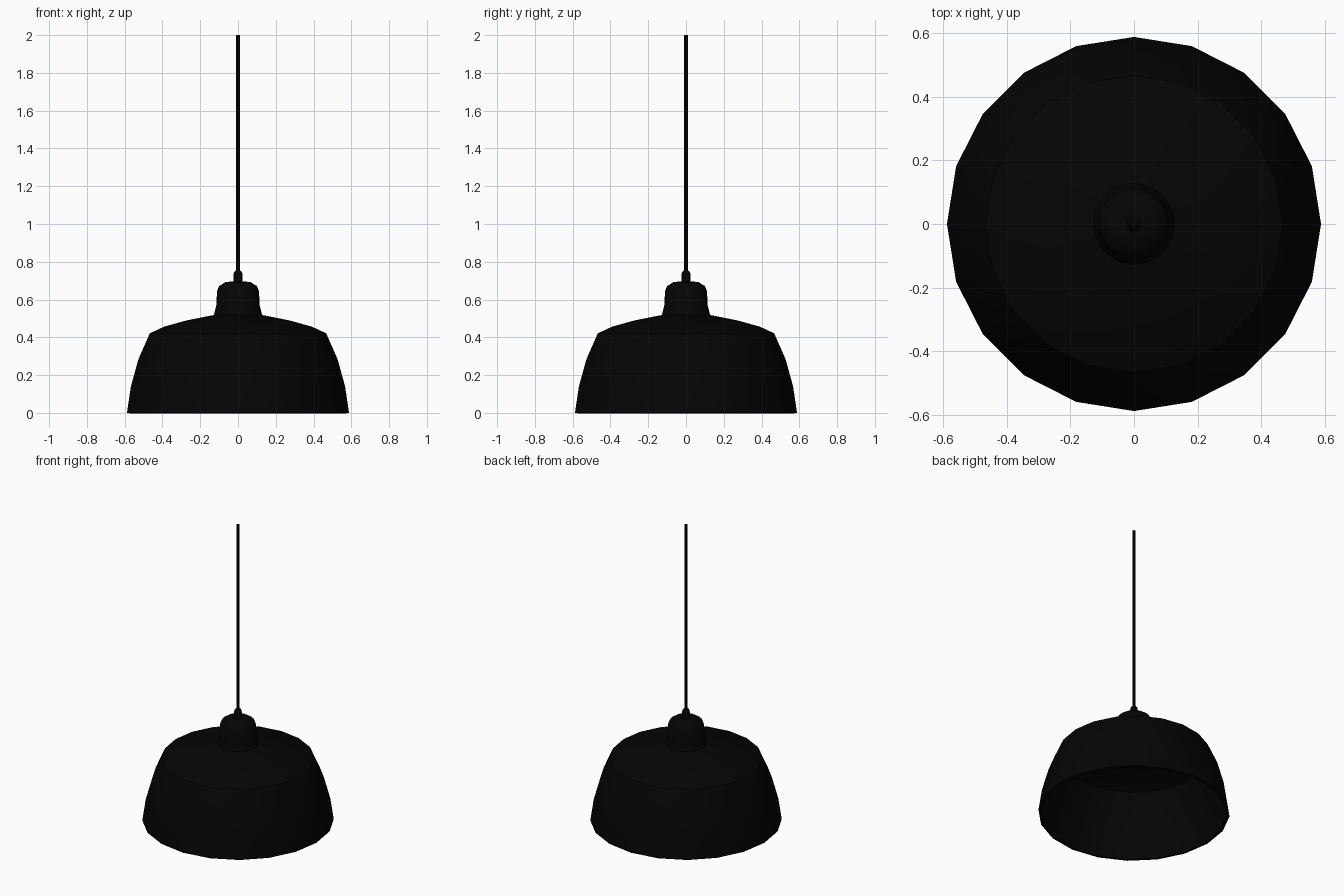
import bpy
import bmesh
from math import cos, sin, tau, radians

cube = bpy.data.objects.get("Cube")
if cube:
    bpy.data.objects.remove(cube, do_unlink=True)

black = bpy.data.materials.new("matte black")
black.use_nodes = True
colour = (0.0013, 0.0013, 0.0013, 1)
black.diffuse_color = colour
black.node_tree.nodes["Principled BSDF"].inputs["Base Color"].default_value = colour


def lathe(name, profile, sides, thickness=0):
    """Spin a bottom-to-top (radius, height) profile around z and close its top.
    With a thickness it becomes an open-bottomed shell, otherwise a solid."""
    bm = bmesh.new()
    rings = [[bm.verts.new((r * cos(tau * i / sides), r * sin(tau * i / sides), z))
              for i in range(sides)] for r, z in profile]
    for low, high in zip(rings, rings[1:]):
        for i in range(sides):
            j = (i + 1) % sides
            bm.faces.new((low[i], low[j], high[j], high[i]))
    bm.faces.new(rings[-1])
    if not thickness:
        bm.faces.new(rings[0][::-1])
    mesh = bpy.data.meshes.new(name)
    bm.to_mesh(mesh)
    bm.free()
    mesh.materials.append(black)
    obj = bpy.data.objects.new(name, mesh)
    bpy.context.collection.objects.link(obj)
    bpy.ops.object.select_all(action='DESELECT')
    obj.select_set(True)
    bpy.context.view_layer.objects.active = obj
    if thickness:
        shell = obj.modifiers.new("wall thickness", 'SOLIDIFY')
        shell.thickness = thickness
        shell.offset = -1
        shell.use_even_offset = True
        bpy.ops.object.modifier_apply(modifier=shell.name)
    bpy.ops.object.shade_smooth_by_angle(angle=radians(35))


# Open, faceted bowl with a sharp shoulder, running up into a hollow socket cover
bowl = [(0.588, 0), (0.567, 0.14), (0.527, 0.285), (0.467, 0.421),
        (0.39, 0.457), (0.27, 0.49), (0.128, 0.518)]
cover = [(0.115, 0.57), (0.111, 0.645), (0.1, 0.671), (0.067, 0.692), (0.024, 0.697)]
lathe("shade", bowl + cover, 20, thickness=0.02)

# Cord grip and hanging cord
lathe("cord_grip", [(0.025, 0.69), (0.025, 0.725), (0.021, 0.745), (0.011, 0.756)], 12)
lathe("cord", [(0.01, 0.74), (0.01, 2)], 10)
